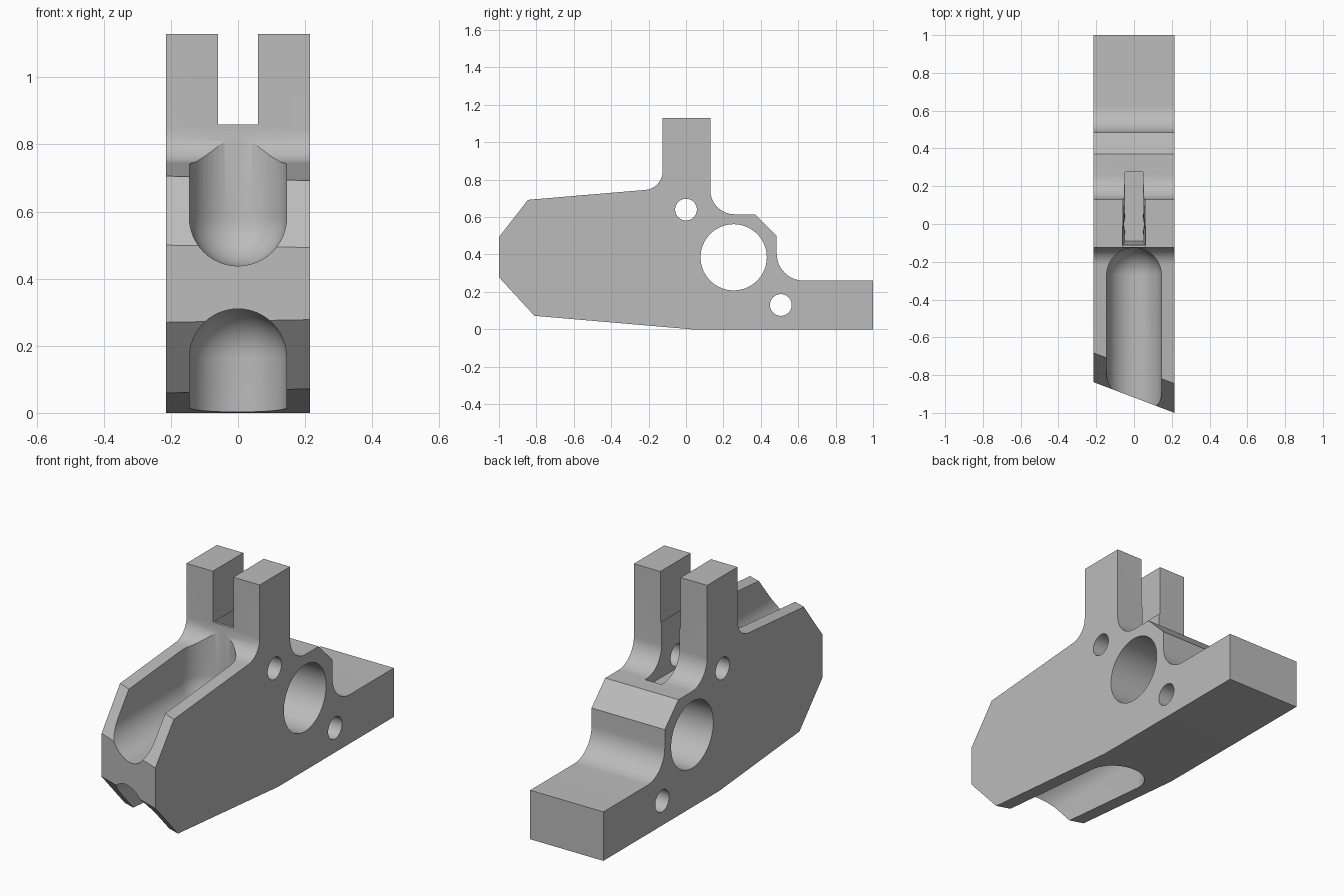
import bpy, bmesh
from math import sin, cos, radians, pi
from mathutils import Matrix, Vector

cube = bpy.data.objects.get("Cube")
if cube:
    bpy.data.objects.remove(cube, do_unlink=True)

grey = bpy.data.materials.new("plain grey")
grey.use_nodes = True
colour = (0.5, 0.5, 0.5, 1)
grey.diffuse_color = colour
grey.node_tree.nodes["Principled BSDF"].inputs["Base Color"].default_value = colour
HALF = 0.215


def to_object(name, bm):
    bmesh.ops.recalc_face_normals(bm, faces=bm.faces)
    mesh = bpy.data.meshes.new(name)
    bm.to_mesh(mesh)
    bm.free()
    mesh.materials.append(grey)
    obj = bpy.data.objects.new(name, mesh)
    bpy.context.collection.objects.link(obj)
    return obj


def arc(y, z, r, start, end, steps=14):
    angles = [radians(start + (end - start) * i / steps) for i in range(steps + 1)]
    return [(y + r * cos(a), z + r * sin(a)) for a in angles]


def hull(name, points):
    bm = bmesh.new()
    for p in points:
        bm.verts.new(p)
    result = bmesh.ops.convex_hull(bm, input=bm.verts)
    loose = {g for g in result["geom_interior"] + result["geom_unused"]
             if isinstance(g, bmesh.types.BMVert)}
    bmesh.ops.delete(bm, geom=list(loose), context="VERTS")
    return to_object(name, bm)


def round_hole(name, y, z, r):
    bm = bmesh.new()
    turn = Matrix.Translation((0, y, z)) @ Matrix.Rotation(pi / 2, 4, "Y")
    bmesh.ops.create_cone(bm, cap_ends=True, segments=64, radius1=r, radius2=r,
                          depth=1, matrix=turn)
    return to_object(name, bm)


def ball_slot(name, y, z, r, rise):
    # Ball end swept out through the nose and through the top or bottom
    bm = bmesh.new()
    bmesh.ops.create_uvsphere(bm, u_segments=48, v_segments=24, radius=r)
    ball = [v.co + Vector((0, y, z)) for v in bm.verts]
    bm.free()
    return hull(name, [p + Vector((0, dy, dz)) for p in ball
                       for dy in (0, -1.2) for dz in (0, rise)])


# Side profile: upright, filleted steps, foot and underside
common = (arc(-0.225, 0.845, 0.1, -85, 0) + [(-0.125, 1.13), (0.13, 1.13)]
          + arc(0.26, 0.745, 0.13, 180, 270) + [(0.37, 0.615), (0.485, 0.5)]
          + arc(0.63, 0.405, 0.145, 180, 270) + [(1, 0.26), (1, 0), (0.03, 0)])
# Nose corners differ on the two sides because the nose is skewed
nose_left = [(-0.81, 0.072), (-1, 0.278), (-1, 0.493), (-0.845, 0.692)]
nose_right = [(-0.645, 0.059), (-0.837, 0.27), (-0.837, 0.5), (-0.682, 0.706)]

bm = bmesh.new()
left = [bm.verts.new((HALF, y, z)) for y, z in common + nose_left]
right = [bm.verts.new((-HALF, y, z)) for y, z in common + nose_right]
bm.faces.new(left)
bm.faces.new(right[::-1])
for i in range(len(left)):
    j = (i + 1) % len(left)
    bm.faces.new((left[i], right[i], right[j], left[j]))
body = to_object("bracket_body", bm)

# Cutters: cross holes, nose channels, fork gap and tapered pocket below it
cutters = [
    round_hole("main_bore", 0.255, 0.385, 0.177),
    round_hole("upper_pin_hole", 0, 0.64, 0.058),
    round_hole("lower_pin_hole", 0.507, 0.13, 0.058),
    ball_slot("upper_channel", -0.271, 0.583, 0.145, 0.8),
    ball_slot("lower_channel", -0.145, 0.165, 0.145, -0.6),
    hull("fork_gap", [(x, y, z) for x in (-0.06, 0.06)
                      for y in (-0.2, 0.275) for z in (0.86, 1.3)]),
    hull("lever_pocket", [(s * w, y, z) for s in (-1, 1) for w, y, z in
                          ((0.047, -0.09, 0.575), (0.047, 0.275, 0.575),
                           (0.06, -0.115, 0.9), (0.05, 0.275, 0.9))]),
]
for cutter in cutters:
    cutter.hide_render = True
    mod = body.modifiers.new(cutter.name, "BOOLEAN")
    mod.operation = "DIFFERENCE"
    mod.solver = "EXACT"
    mod.object = cutter

# Bake the cuts, then smooth the curved faces
bpy.context.view_layer.update()
deps = bpy.context.evaluated_depsgraph_get()
baked = bpy.data.meshes.new_from_object(body.evaluated_get(deps))
body.modifiers.clear()
body.data = baked
for cutter in cutters:
    bpy.data.objects.remove(cutter, do_unlink=True)
bpy.ops.object.select_all(action="DESELECT")
body.select_set(True)
bpy.context.view_layer.objects.active = body
bpy.ops.object.shade_smooth_by_angle(angle=radians(25))
